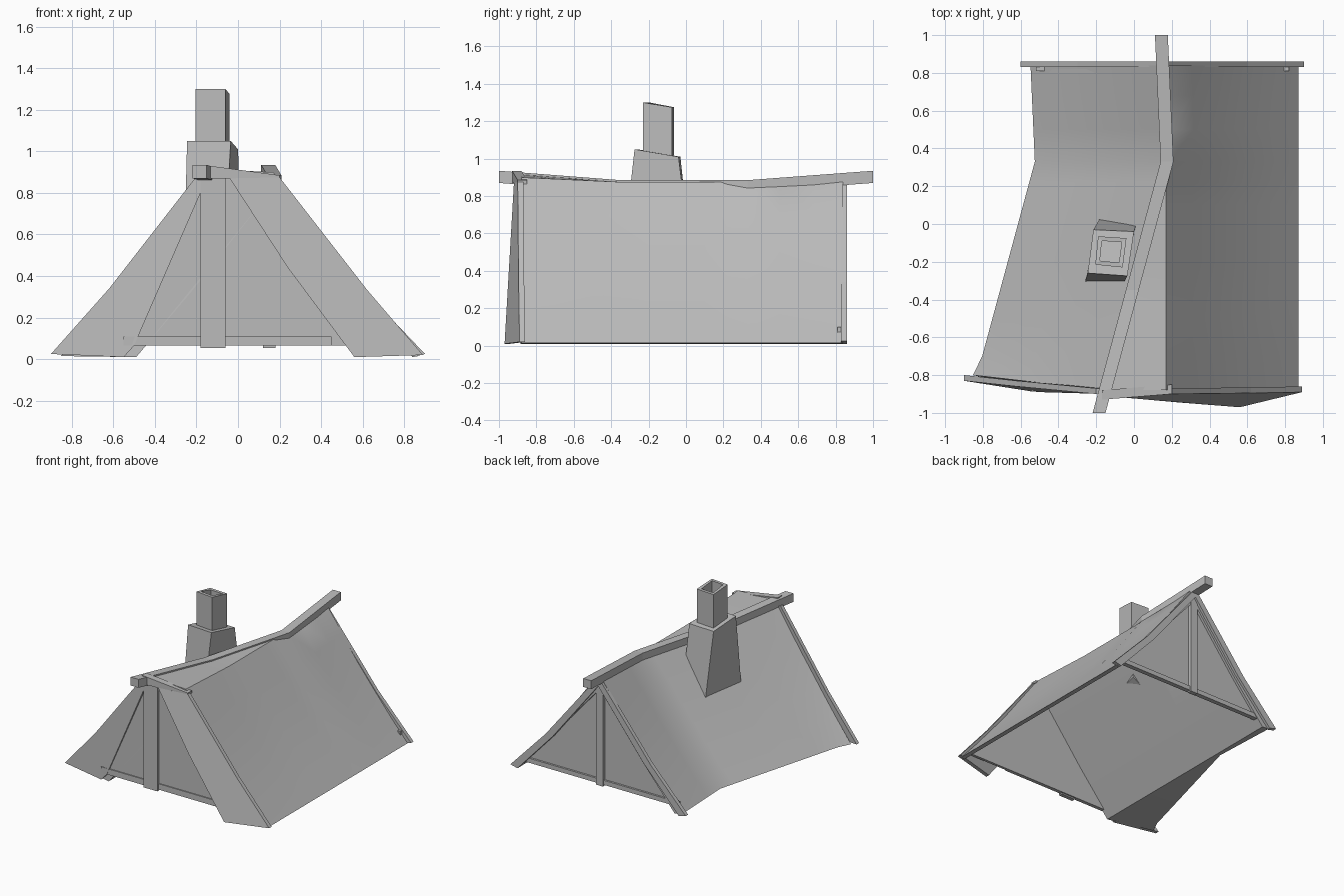
import bpy, bmesh, math
from mathutils import Vector

old = bpy.data.objects.get("Cube")
if old:
    bpy.data.objects.remove(old, do_unlink=True)

grey = bpy.data.materials.new("plain grey")
grey.use_nodes = True
COLOUR = (0.5, 0.5, 0.5, 1)
grey.diffuse_color = COLOUR
grey.node_tree.nodes["Principled BSDF"].inputs["Base Color"].default_value = COLOUR


def build(name, verts, faces, smooth=False):
    mesh = bpy.data.meshes.new(name)
    mesh.from_pydata(verts, [], faces)
    bm = bmesh.new()
    bm.from_mesh(mesh)
    bmesh.ops.recalc_face_normals(bm, faces=bm.faces)
    bm.to_mesh(mesh)
    bm.free()
    mesh.materials.append(grey)
    obj = bpy.data.objects.new(name, mesh)
    bpy.context.collection.objects.link(obj)
    if smooth:
        bpy.ops.object.select_all(action="DESELECT")
        obj.select_set(True)
        bpy.context.view_layer.objects.active = obj
        bpy.ops.object.shade_smooth_by_angle(angle=math.radians(30))
    return obj


def loft(name, sections, smooth=False, capped=True):
    """Bridge closed loops of equal length, in order."""
    n = len(sections[0])
    verts = [p for s in sections for p in s]
    faces = [(k * n + i, k * n + (i + 1) % n, (k + 1) * n + (i + 1) % n, (k + 1) * n + i)
             for k in range(len(sections) - 1) for i in range(n)]
    if capped:
        faces += [tuple(range(n)), tuple(range(len(verts) - n, len(verts)))]
    return build(name, verts, faces, smooth)


def slab(name, points, thickness):
    """Flat or twisted board, thickened along y."""
    return loft(name, [points, [(x, y + thickness, z) for x, y, z in points]])


def board(name, outline, y, thickness):
    return slab(name, [(x, y, z) for x, z in outline], thickness)


def box(name, x0, x1, z0, z1, y, thickness):
    return board(name, [(x0, z0), (x1, z0), (x1, z1), (x0, z1)], y, thickness)


def interp(y, table):
    for (a, u), (b, v) in zip(table, table[1:]):
        if y <= b:
            return u + (v - u) * (y - a) / (b - a)
    return table[-1][1]


# Crooked ridge line and its sag
def ridge_x(y):
    return interp(y, [(-1, -0.185), (0.33, 0.175), (1, 0.145)])


def ridge_z(y):
    return interp(y, [(-1, 0.935), (-0.35, 0.885), (0.33, 0.885), (1, 0.935)])


# Slope profile: distance from the ridge, height
SLOPE = [(0, 0.875), (0.14, 0.69), (0.28, 0.505), (0.42, 0.335), (0.56, 0.17), (0.70, 0.015)]
STATIONS = [-0.88, -0.7, -0.5, -0.35, -0.2, -0.05, 0.1, 0.22, 0.33, 0.5, 0.68, 0.84]

# Skewed roof half over a straight inner face
sections = []
for y in STATIONS:
    lift = ridge_z(y) - 0.885
    front = max(0, -0.8 - y)
    loop = []
    for d, z in SLOPE:
        yy = y + front * d / 0.7
        loop.append((ridge_x(y) - d, yy, z + lift * (1 - d / 0.7)))
    loop += [(-0.49, y, 0.01), (-0.22, y, 0.33), (0.15, y, 0.8)]
    sections.append(loop)
loft("right_roof_half", sections, smooth=True)

# Straight roof half, with a flat web reaching the crooked ridge
sections = []
for y in STATIONS:
    lift = ridge_z(y) - 0.885
    knee = max(0.17, ridge_x(y) + 0.01)
    loop = [(ridge_x(y), y, ridge_z(y) - 0.01)]
    loop += [(knee + (0.87 - knee) * d / 0.7, y, z + lift * 0.6 * (1 - d / 0.7)) for d, z in SLOPE]
    loop += [(0.84, y, 0.01), (0.56, y, 0.33), (0.15, y, 0.8)]
    sections.append(loop)
loft("left_roof_half", sections, smooth=True)

# Ridge beam
sections = []
for y in (-1, -0.35, 0.33, 1):
    x, z, h = ridge_x(y), ridge_z(y), 0.034
    sections.append([(x - h, y, z - 0.065), (x + h, y, z - 0.065), (x + h, y, z), (x - h, y, z)])
loft("ridge_beam", sections)

# Front gable: wall, post, sill, and wide twisted verge boards
board("front_wall", [(-0.55, 0.065), (0.78, 0.065), (0.16, 0.865), (-0.17, 0.865)], -0.88, 0.02)
box("front_post", -0.18, -0.06, 0.055, 0.87, -0.9, 0.03)
box("front_sill", -0.55, 0.45, 0.065, 0.11, -0.888, 0.02)
slab("front_right_verge", [(-0.2, -0.9, 0.88), (-0.62, -0.86, 0.34), (-0.9, -0.83, 0.025),
                           (-0.55, -0.885, 0.01), (-0.5, -0.89, 0.065), (-0.15, -0.9, 0.87)], 0.03)
slab("front_left_verge", [(0.2, -0.9, 0.875), (0.62, -0.895, 0.335), (0.89, -0.89, 0.02),
                          (0.56, -0.97, 0.01), (0.24, -0.945, 0.44), (-0.04, -0.92, 0.87)], 0.03)
slab("front_cap", [(-0.17, -0.93, 0.935), (0.2, -0.9, 0.885), (0.2, -0.9, 0.865),
                   (-0.17, -0.93, 0.87)], 0.05)

# Back gable: wall, post, rail and narrow verge boards
board("back_wall", [(-0.5, 0.065), (0.8, 0.065), (0.15, 0.86)], 0.8, 0.02)
box("back_post", 0.12, 0.18, 0.055, 0.87, 0.81, 0.035)
box("back_rail", -0.52, 0.82, 0.065, 0.1, 0.81, 0.025)
for name, side in (("back_left_verge", 1), ("back_right_verge", -1)):
    outer = [(0, 0.9), (0.45, 0.34), (0.75, 0.025)]
    inner = [(0.69, 0.01), (0.39, 0.335), (0, 0.83)]
    board(name, [(0.15 + side * x, z) for x, z in outer + inner], 0.83, 0.03)

# Chimney: flared base and a leaning hollow stack
loft("chimney_base", [
    [(-0.26, -0.31, 0.45), (-0.06, -0.325, 0.6), (0.015, 0.01, 0.6), (-0.18, 0.03, 0.45)],
    [(-0.245, -0.26, 1.05), (-0.035, -0.275, 1.05), (0.0, -0.04, 1.01), (-0.215, -0.03, 1.01)]])


def ring(inset, z_front, z_back):
    corners = [(-0.205, -0.215), (-0.06, -0.23), (-0.04, -0.075), (-0.19, -0.065)]
    mid = Vector((-0.124, -0.146))
    pts = [mid + (Vector(c) - mid) * (1 - inset) for c in corners]
    return [(p.x, p.y, z) for p, z in zip(pts, (z_front, z_front, z_back, z_back))]


loft("chimney_stack", [ring(0, 1.0, 0.98), ring(0, 1.3, 1.275),
                       ring(0.3, 1.3, 1.275), ring(0.3, 1.08, 1.06)])
